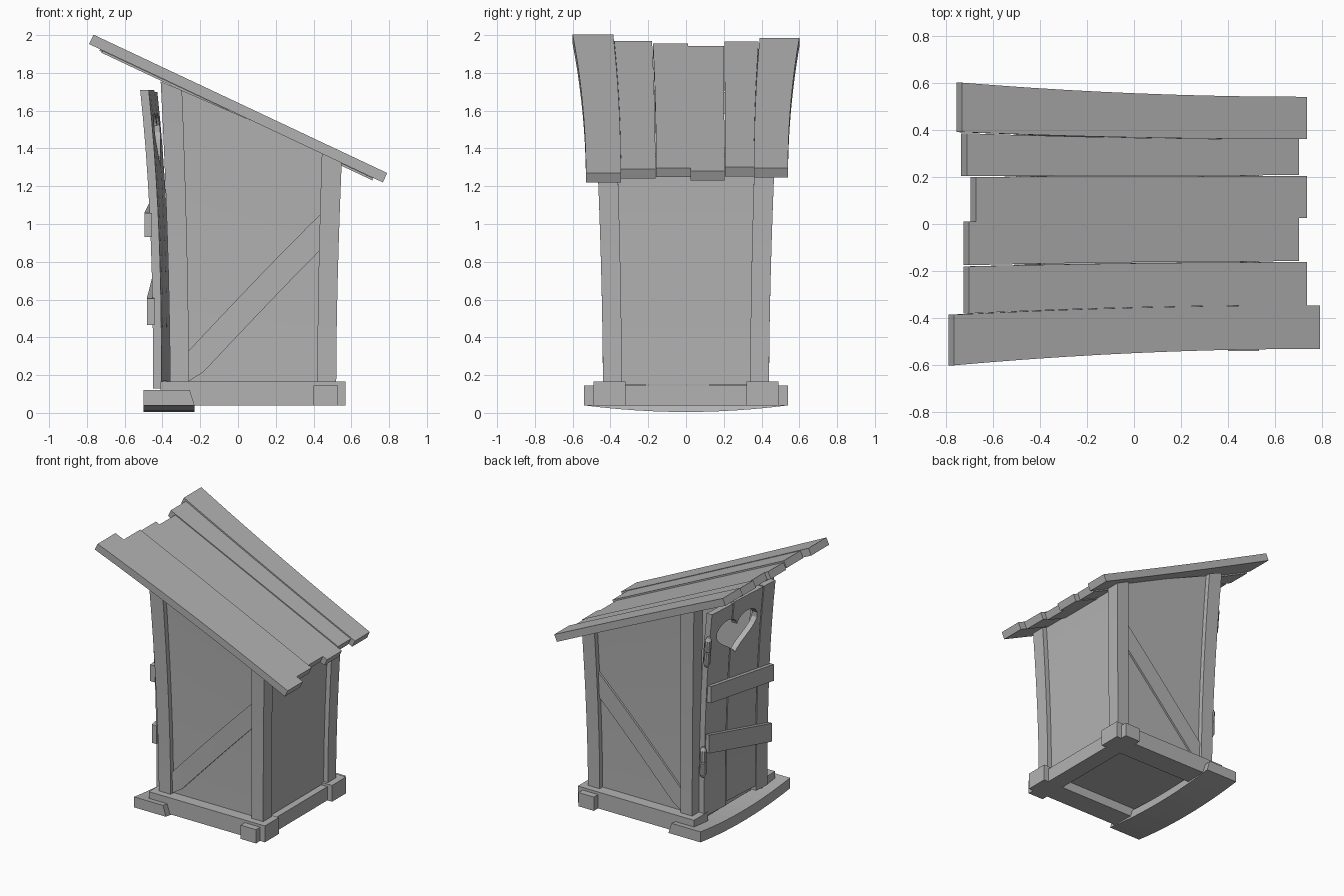
import bpy, bmesh, math
from mathutils import Vector

cube = bpy.data.objects.get("Cube")
if cube:
    bpy.data.objects.remove(cube, do_unlink=True)

grey = bpy.data.materials.new("weathered_grey")
grey.use_nodes = True
COLOUR = (0.45, 0.45, 0.45, 1)
grey.diffuse_color = COLOUR
grey.node_tree.nodes["Principled BSDF"].inputs["Base Color"].default_value = COLOUR


def loft(name, rings):
    """Closed solid through a list of equal-length rings."""
    bm = bmesh.new()
    loops = [[bm.verts.new(p) for p in ring] for ring in rings]
    n = len(loops[0])
    for a, b in zip(loops, loops[1:]):
        for i in range(n):
            j = (i + 1) % n
            bm.faces.new((a[i], a[j], b[j], b[i]))
    bm.faces.new(loops[0][::-1])
    bm.faces.new(loops[-1])
    bmesh.ops.recalc_face_normals(bm, faces=bm.faces)
    mesh = bpy.data.meshes.new(name)
    bm.to_mesh(mesh)
    bm.free()
    mesh.materials.append(grey)
    obj = bpy.data.objects.new(name, mesh)
    bpy.context.collection.objects.link(obj)
    return obj


def box(name, x, y, z):
    return loft(name, [[(x[0], y[0], h), (x[1], y[0], h), (x[1], y[1], h), (x[0], y[1], h)] for h in z])


def flare(x, y, z):
    """Body widens in a gentle curve towards the top."""
    s = 1 + 0.05 / 0.44 * max(0, (z - 0.165) / 1.6) ** 1.7
    return (0.08 + (x - 0.08) * s, y * s, z)


def roof_height(x):
    return 1.585 - 0.472 * x


def upright(name, x, y, bottom=0.15, steps=8):
    """Flared vertical slab, its top cut to the roof slope."""
    corners = [(x[0], y[0]), (x[1], y[0]), (x[1], y[1]), (x[0], y[1])]
    loft(name, [[flare(a, b, bottom + (roof_height(a) - bottom) * i / steps) for a, b in corners]
                for i in range(steps + 1)])


# Base frame, floor and sagging doorstep
for side, s in (("left", 1), ("right", -1)):
    box(side + "_sill", (-0.41, 0.57), sorted((0.32 * s, 0.49 * s)), (0.04, 0.165))
box("rear_sill", (0.40, 0.53), (-0.54, 0.54), (0.04, 0.145))
box("floor", (-0.38, 0.48), (-0.40, 0.40), (0.11, 0.14))
step = []
for i in range(13):
    t = i / 6 - 1
    z = -0.035 * (1 - t * t)
    step.append([(x, 0.54 * t, h + z) for x, h in ((-0.5, 0.04), (-0.23, 0.04), (-0.255, 0.12), (-0.5, 0.12))])
loft("doorstep", step)

# Posts, walls and diagonal braces
for side, s in (("left", 1), ("right", -1)):
    for end, x in (("door", (-0.36, -0.26)), ("rear", (0.42, 0.52))):
        upright(f"{end}_{side}_post", x, sorted((0.34 * s, 0.44 * s)))
    upright(side + "_wall", (-0.30, 0.46), sorted((0.37 * s, 0.405 * s)))
    rings = []
    for i in range(9):
        x = -0.27 + 0.72 * i / 8
        low, high = max(0.16, 0.41 + 1.06 * x), 0.605 + 1.06 * x
        rings.append([flare(x, y * s, z) for y, z in ((0.39, low), (0.42, low), (0.42, high), (0.39, high))])
    loft(side + "_brace", rings)
upright("rear_wall", (0.45, 0.485), (-0.36, 0.36))


# Door, slightly ajar and curling outwards at the top
def door_x(y, z):
    return -0.405 - 0.045 * (0.36 - y) / 0.7 - 0.068 * max(0, (z - 0.12) / 1.59) ** 2.5


def door_plank(name, y, bottom, top):
    rings = []
    for i in range(11):
        z = bottom + (top - bottom) * i / 10
        a, b = door_x(y[0], z), door_x(y[1], z)
        rings.append([(a, y[0], z), (b, y[1], z), (b + 0.045, y[1], z), (a + 0.045, y[0], z)])
    return loft(name, rings)


planks = [door_plank("door_plank_hinge", (0.125, 0.36), 0.14, 1.70),
          door_plank("door_plank_middle", (-0.205, 0.115), 0.17, 1.71),
          door_plank("door_plank_latch", (-0.34, -0.215), 0.13, 1.71)]

# Heart-shaped window cut through the planks
outline = []
for i in range(32):
    a = math.tau * (i + 0.5) / 32
    h = 13 * math.cos(a) - 5 * math.cos(2 * a) - 2 * math.cos(3 * a) - math.cos(4 * a)
    outline.append((0.06 + 0.225 * math.sin(a) ** 3, 1.465 + 0.0102 * h))
cutter = loft("heart_cutter", [[(x, y, z) for y, z in outline] for x in (-0.8, -0.2)])
cutter.hide_render = True
for plank in planks[:2]:
    mod = plank.modifiers.new("heart", "BOOLEAN")
    mod.operation = "DIFFERENCE"
    mod.solver = "EXACT"
    mod.object = cutter
    bpy.context.view_layer.objects.active = plank
    bpy.ops.object.modifier_apply(modifier=mod.name)
bpy.data.objects.remove(cutter, do_unlink=True)


# Crooked door battens
def batten(name, z_latch, z_hinge, half):
    rings = []
    for y, z in ((-0.35, z_latch), (0.35, z_hinge)):
        face = door_x(y, z)
        rings.append([(face + dx, y, z + dz) for dx, dz in
                      ((0.01, -half), (-0.03, -half), (-0.03, half), (0.01, half))])
    loft(name, rings)


batten("upper_batten", 0.995, 1.08, 0.063)
batten("lower_batten", 0.535, 0.70, 0.07)

# Barrel hinges
for name, z0 in (("lower_hinge", 0.45), ("upper_hinge", 1.30)):
    rings = []
    for r, dz in ((0.012, 0), (0.024, 0.025), (0.024, 0.11), (0.02, 0.115),
                  (0.024, 0.12), (0.024, 0.205), (0.012, 0.23)):
        z = z0 + dz
        rings.append([(door_x(0.375, z) + r * math.cos(math.tau * k / 10),
                       0.375 + r * math.sin(math.tau * k / 10), z) for k in range(10)])
    loft(name, rings)


# Roof planks: x span, y edges at the high end, y edges at the low end, drop
def roof_plank(name, span, high, low, drop):
    normal = Vector((0.471, 0, 1)).normalized()
    rings = []
    for i in range(11):
        t = i / 10
        x = span[0] + (span[1] - span[0]) * t
        w = (1 - t) ** 2
        y0, y1 = (l + (h - l) * w for h, l in zip(high, low))
        top = [Vector((x, y, 2.0 - drop - 0.471 * (x + 0.76))) for y in (y0, y1)]
        rings.append([top[0], top[1], top[1] - 0.055 * normal, top[0] - 0.055 * normal])
    loft(name, rings)


roof_plank("roof_plank_right_edge", (-0.765, 0.79), (-0.60, -0.385), (-0.53, -0.345), 0)
roof_plank("roof_plank_right", (-0.70, 0.735), (-0.38, -0.18), (-0.345, -0.162), 0.004)
roof_plank("roof_plank_centre_right", (-0.70, 0.70), (-0.175, 0.01), (-0.158, 0.025), 0.015)
roof_plank("roof_plank_centre_left", (-0.67, 0.735), (0.01, 0.20), (0.025, 0.203), 0.015)
roof_plank("roof_plank_left", (-0.71, 0.70), (0.203, 0.385), (0.207, 0.36), 0.01)
roof_plank("roof_plank_left_edge", (-0.73, 0.735), (0.39, 0.60), (0.36, 0.54), 0)
